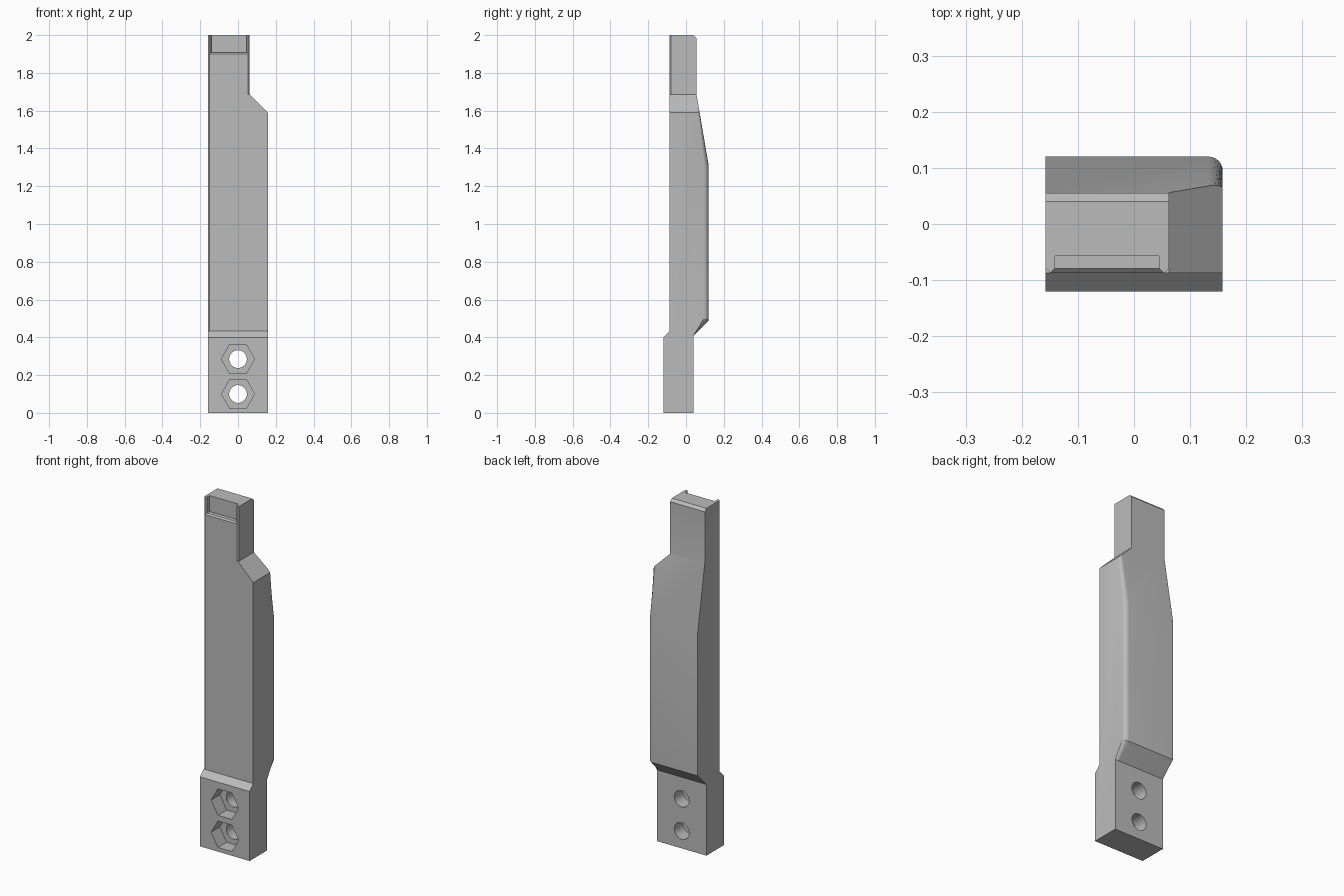
import bpy
import bmesh
from math import cos, sin, tau

cube = bpy.data.objects.get("Cube")
if cube:
    bpy.data.objects.remove(cube, do_unlink=True)

HALF_W, FRONT, BACK, NECK_X = 0.158, -0.087, 0.055, 0.062

grey = bpy.data.materials.new("plain grey")
grey.use_nodes = True
grey.diffuse_color = (0.5, 0.5, 0.5, 1)
grey.node_tree.nodes["Principled BSDF"].inputs["Base Color"].default_value = (0.5, 0.5, 0.5, 1)


def loft(name, rings, round_edges=None):
    """Solid skinned through matching rings of points and capped at both ends."""
    bm = bmesh.new()
    loops = [[bm.verts.new(p) for p in ring] for ring in rings]
    n = len(loops[0])
    for a, b in zip(loops, loops[1:]):
        for i in range(n):
            j = (i + 1) % n
            bm.faces.new((a[i], a[j], b[j], b[i]))
    bm.faces.new(loops[0])
    bm.faces.new(loops[-1])
    bmesh.ops.recalc_face_normals(bm, faces=bm.faces)
    if round_edges:
        edges = [e for e in bm.edges if round_edges(e)]
        bmesh.ops.bevel(bm, geom=edges, offset=0.025, offset_type='OFFSET',
                        segments=6, profile=0.5, affect='EDGES')
        bmesh.ops.recalc_face_normals(bm, faces=bm.faces)
    mesh = bpy.data.meshes.new(name)
    bm.to_mesh(mesh)
    bm.free()
    mesh.materials.append(grey)
    obj = bpy.data.objects.new(name, mesh)
    bpy.context.collection.objects.link(obj)
    return obj


def along_x(profile, x0, x1):
    return [[(x, y, z) for y, z in profile] for x in (x0, x1)]


def along_y(profile, y0, y1):
    return [[(x, y, z) for x, z in profile] for y in (y0, y1)]


def along_z(profile, z0, z1):
    return [[(x, y, z) for x, y in profile] for z in (z0, z1)]


def polygon(sides, radius, z):
    return [(radius * cos(tau * i / sides), z + radius * sin(tau * i / sides))
            for i in range(sides)]


def cut(body, rings):
    cutter = loft("cutter", rings)
    cutter.hide_render = True
    mod = body.modifiers.new("cut", 'BOOLEAN')
    mod.operation = 'DIFFERENCE'
    mod.solver = 'EXACT'
    mod.object = cutter
    bpy.context.view_layer.objects.active = body
    bpy.ops.object.modifier_apply(modifier=mod.name)
    bpy.data.objects.remove(cutter, do_unlink=True)


# Handle body: side profile (y, z), with the left back edge of the swell rounded
side = [(-0.12, 0), (0.04, 0), (0.04, 0.41), (0.12, 0.49), (0.12, 1.31),
        (BACK, 1.69), (BACK, 1.985), (0.04, 2), (FRONT, 2), (FRONT, 0.433), (-0.12, 0.4)]


def is_swell_edge(e):
    mid = (e.verts[0].co + e.verts[1].co) / 2
    return all(v.co.x > 0.15 and v.co.y > 0.03 for v in e.verts) and 0.42 < mid.z < 1.68


body = loft("handle_body", along_x(side, -HALF_W, HALF_W), is_swell_edge)

# Shoulder notch that narrows the neck
cut(body, along_y([(NECK_X, 1.685), (0.178, 1.57), (0.178, 2.1), (NECK_X, 2.1)], -0.2, 0.2))

# Small chamfers on the front edges
for x, s, z in ((-HALF_W, -1, 0.433), (NECK_X, 1, 1.685)):
    corner = [(x - s * 0.011, FRONT - 0.003), (x + s * 0.012, FRONT - 0.003),
              (x + s * 0.012, FRONT + 0.02)]
    cut(body, along_z(corner, z, 2.1))

# Open-topped pocket with a chamfered rim
def pocket_ring(y, grow):
    x0, x1, z0 = -0.141 - grow, 0.045 + grow, 1.908 - grow
    return [(x0, y, z0), (x1, y, z0), (x1, y, 2.1), (x0, y, 2.1)]


cut(body, [pocket_ring(-0.057, 0), pocket_ring(FRONT + 0.008, 0), pocket_ring(FRONT - 0.012, 0.02)])

# Hexagonal nut recesses and bolt holes
for z in (0.1, 0.285):
    cut(body, along_y(polygon(6, 0.088, z), -0.14, -0.04))
    cut(body, along_y(polygon(32, 0.047, z), -0.15, 0.1))

# Smooth the rounded edge and holes, keep the corners crisp
bpy.ops.object.select_all(action='DESELECT')
body.select_set(True)
bpy.context.view_layer.objects.active = body
bpy.ops.object.shade_smooth_by_angle()
